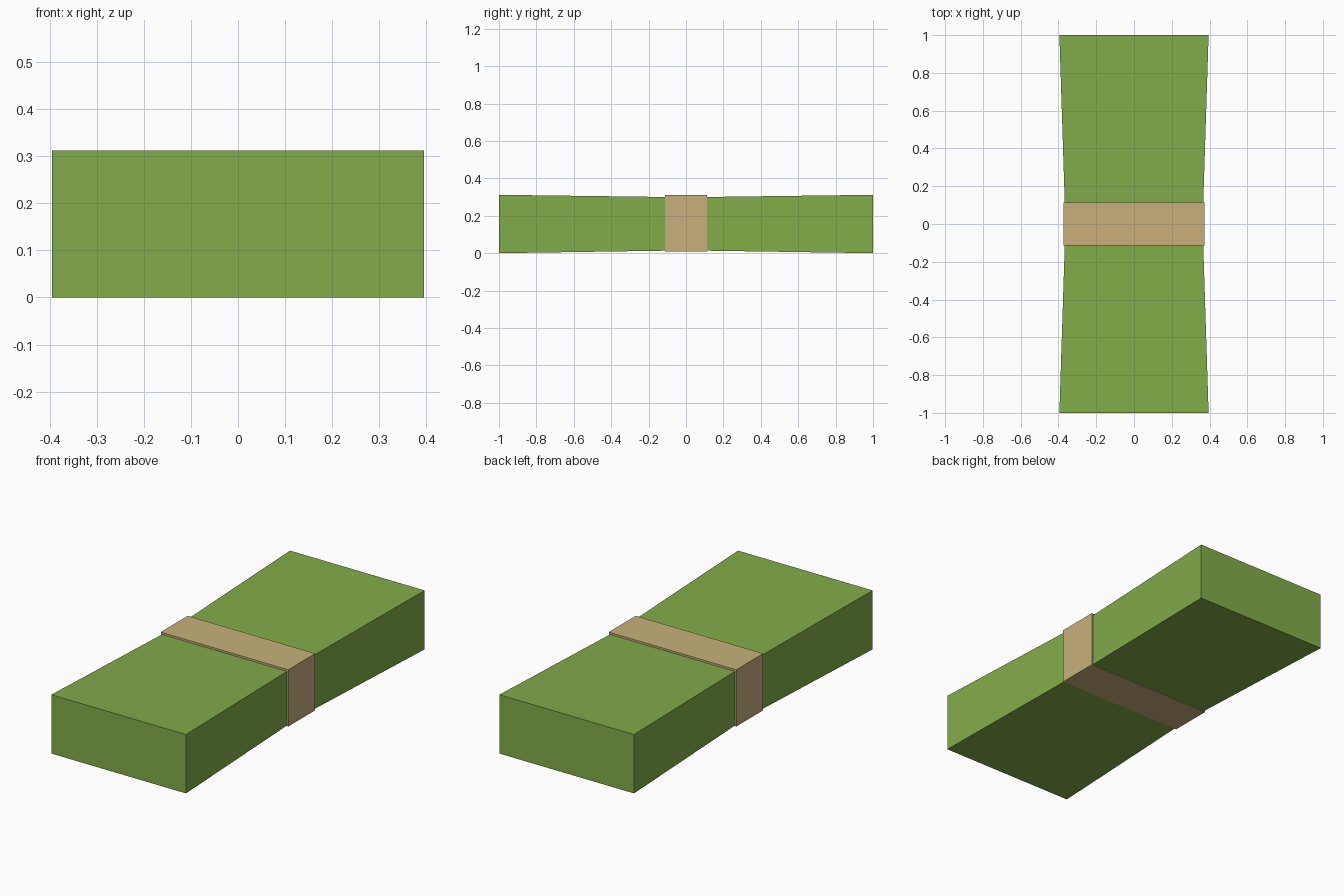
import bpy
import bmesh

cube = bpy.data.objects.get("Cube")
if cube:
    bpy.data.objects.remove(cube, do_unlink=True)


def material(name, rgb):
    mat = bpy.data.materials.new(name)
    mat.use_nodes = True
    mat.diffuse_color = (*rgb, 1)
    mat.node_tree.nodes["Principled BSDF"].inputs["Base Color"].default_value = (*rgb, 1)
    return mat


def loft(name, sections, mat):
    """Join rectangular sections (y, half width, bottom, top) into a closed block."""
    bm = bmesh.new()
    rings = [[bm.verts.new((x, y, z)) for x, z in ((-w, lo), (w, lo), (w, hi), (-w, hi))]
             for y, w, lo, hi in sections]
    for a, b in zip(rings, rings[1:]):
        for i in range(4):
            j = (i + 1) % 4
            bm.faces.new((a[i], a[j], b[j], b[i]))
    bm.faces.new(rings[0])
    bm.faces.new(rings[-1])
    bmesh.ops.recalc_face_normals(bm, faces=bm.faces)
    mesh = bpy.data.meshes.new(name)
    bm.to_mesh(mesh)
    bm.free()
    mesh.materials.append(mat)
    obj = bpy.data.objects.new(name, mesh)
    bpy.context.collection.objects.link(obj)
    return obj


green = material("leaf_green", (0.223, 0.413, 0.068))
tan = material("paper_tan", (0.578, 0.434, 0.195))

# Stack pinched at the waist
END = (0.395, 0.0, 0.312)
WAIST = (0.363, 0.015, 0.299)
loft("bundle_stack", [(-1, *END), (0, *WAIST), (1, *END)], green)

# Paper band wrapped round the waist
BAND = (0.374, 0.010, 0.311)
loft("paper_band", [(-0.113, *BAND), (0.113, *BAND)], tan)
